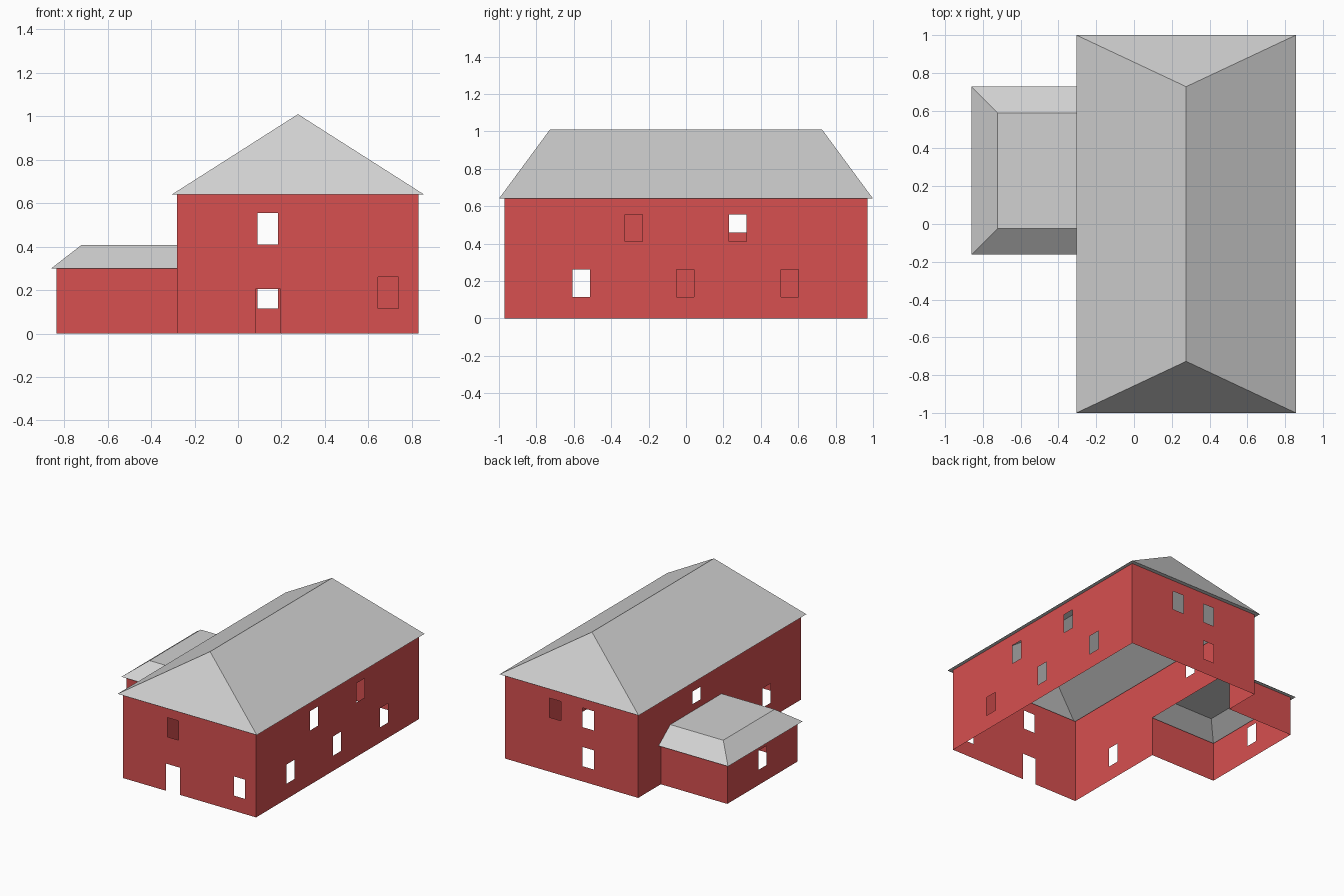
import bpy
import bmesh
from mathutils import Vector

cube = bpy.data.objects.get("Cube")
if cube:
    bpy.data.objects.remove(cube, do_unlink=True)


def material(name, color):
    mat = bpy.data.materials.new(name)
    mat.use_nodes = True
    mat.diffuse_color = color
    shader = next(n for n in mat.node_tree.nodes if n.type == "BSDF_PRINCIPLED")
    shader.inputs["Base Color"].default_value = color
    shader.inputs["Roughness"].default_value = 0.9
    return mat


RED = material("barn red", (0.68, 0.08, 0.08, 1))
GREY = material("roof grey", (0.64, 0.64, 0.64, 1))


def finish(bm, name, mat):
    bmesh.ops.remove_doubles(bm, verts=bm.verts[:], dist=0.0005)
    mesh = bpy.data.meshes.new(name)
    bm.to_mesh(mesh)
    bm.free()
    mesh.materials.append(mat)
    obj = bpy.data.objects.new(name, mesh)
    bpy.context.scene.collection.objects.link(obj)
    return obj


def wall(name, start, end, height, openings):
    """Thin wall panel; openings are (low, high, bottom, top) along its axis."""
    start, end = Vector((*start, 0)), Vector((*end, 0))
    axis = 0 if abs(end.x - start.x) > abs(end.y - start.y) else 1
    us = {start[axis], end[axis]}
    zs = {0, height}
    for low, high, bottom, top in openings:
        us |= {low, high}
        zs |= {bottom, top}
    us = sorted(us, reverse=end[axis] < start[axis])
    zs = sorted(zs)
    bm = bmesh.new()

    def point(u, z):
        p = start.copy()
        p[axis], p.z = u, z
        return bm.verts.new(p)

    for u0, u1 in zip(us, us[1:]):
        for z0, z1 in zip(zs, zs[1:]):
            u, z = (u0 + u1) / 2, (z0 + z1) / 2
            if any(a < u < b and c < z < d for a, b, c, d in openings):
                continue
            bm.faces.new([point(u0, z0), point(u1, z0), point(u1, z1), point(u0, z1)])
    return finish(bm, name, RED)


def corners(rect, z):
    x0, x1, y0, y1 = rect
    return [Vector(p) for p in ((x0, y0, z), (x1, y0, z), (x1, y1, z), (x0, y1, z))]


def hip_roof(name, eave, crown, walls, z_eave, z_top, sides, flat_top):
    """Sloped sides from eave to crown, with a level soffit back to the walls."""
    bm = bmesh.new()
    outer, top, inner = corners(eave, z_eave), corners(crown, z_top), corners(walls, z_eave)
    for i in sides:
        j = (i + 1) % 4
        slope = [outer[i], outer[j], top[j], top[i]]
        if (top[i] - top[j]).length < 0.001:
            slope.pop()
        soffit = [outer[j], outer[i], inner[i], inner[j]]
        for loop in (slope, soffit):
            bm.faces.new([bm.verts.new(p) for p in loop])
    if flat_top:
        bm.faces.new([bm.verts.new(p) for p in top])
    return finish(bm, name, GREY)


# Standard window heights and widths
LOW, HIGH = (0.115, 0.26), (0.41, 0.555)


def window(center, heights):
    return (center - 0.047, center + 0.047, *heights)


# Main house
X0, X1, Y, H = -0.28, 0.83, 0.97, 0.64
AX, A0, A1, AH = -0.835, -0.135, 0.70, 0.30
door = (0.08, 0.195, 0, 0.205)
passage = (A0, A1, 0, AH)
wall("front_wall", (X0, -Y), (X1, -Y), H,
     [window(0.137, HIGH), window(0.692, LOW), door])
wall("right_wall", (X1, -Y), (X1, Y), H,
     [window(y, LOW) for y in (-0.56, -0.003, 0.555)]
     + [window(y, HIGH) for y in (-0.28, 0.277)])
wall("back_wall", (X1, Y), (X0, Y), H,
     [window(0.137, LOW), window(0.137, HIGH), window(0.413, HIGH)])
wall("left_wall", (X0, Y), (X0, -Y), H,
     [window(-0.56, LOW), window(0.277, (0.46, 0.555)), passage])
hip_roof("main_roof", (-0.305, 0.857, -1, 1), (0.276, 0.276, -0.727, 0.727),
         (X0, X1, -Y, Y), H, 1.01, range(4), False)

# Side annex, open to the house
wall("annex_front_wall", (AX, A0), (X0, A0), AH, [])
wall("annex_back_wall", (X0, A1), (AX, A1), AH, [])
wall("annex_side_wall", (AX, A1), (AX, A0), AH, [window(0.28, LOW)])
hip_roof("annex_roof", (-0.86, X0, -0.162, 0.727), (-0.722, X0, -0.024, 0.587),
         (AX, X0, A0, A1), AH, 0.407, (0, 2, 3), True)
